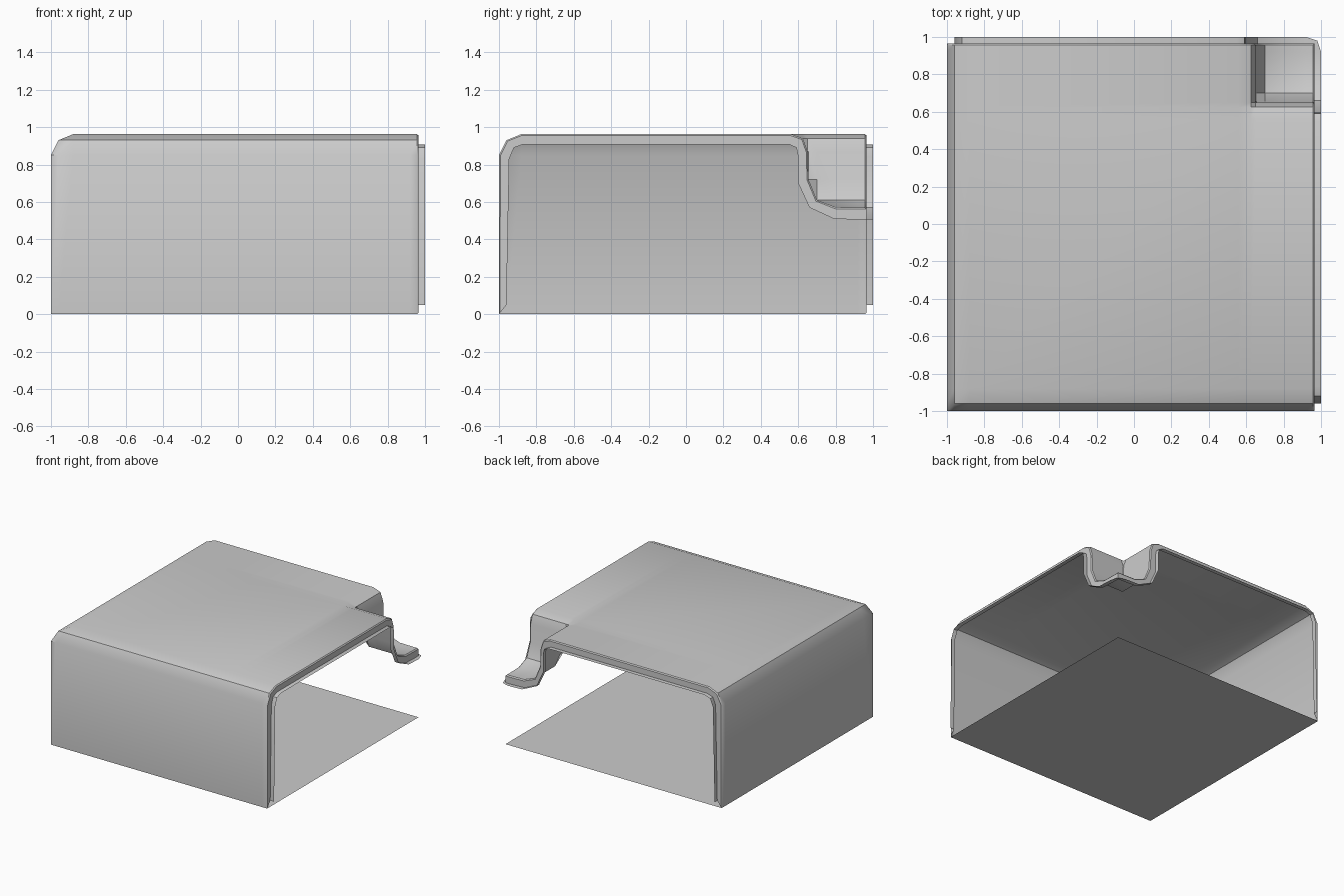
import bpy, bmesh, math

if "Cube" in bpy.data.objects:
    bpy.data.objects.remove(bpy.data.objects["Cube"])

# Outer section (distance across, height): wall, rounded shoulder, top, notch
OUTER = [(-1, 0), (-1, .85), (-.96, .93), (-.88, .963), (.56, .963), (.625, .94),
         (.65, .87), (.655, .72), (.70, .61), (.80, .572), (.92, .57), (.957, .57)]
# Inner edge of the rim, point for point
INNER = [(-.96, .05), (-.945, .83), (-.92, .89), (-.87, .908), (.55, .908), (.59, .89),
         (.60, .84), (.60, .70), (.66, .57), (.79, .51), (.92, .505), (.965, .505)]
N = len(OUTER)


def finish(name, bm):
    bmesh.ops.remove_doubles(bm, verts=bm.verts, dist=1e-4)
    mesh = bpy.data.meshes.new(name)
    bm.to_mesh(mesh)
    bm.free()
    ob = bpy.data.objects.new(name, mesh)
    bpy.context.collection.objects.link(ob)
    bpy.ops.object.select_all(action='DESELECT')
    ob.select_set(True)
    bpy.context.view_layer.objects.active = ob
    bpy.ops.object.shade_smooth_by_angle(angle=math.radians(40))
    return ob


def ring(bm, offset, section, corner):
    """Section on the right side, mirrored over the diagonal to the back side."""
    right = [(offset, t, z) for t, z in section[:-1]]
    back = [(y, x, z) for x, y, z in reversed(right)]
    pts = right + [(corner, corner, section[-1][1])] + back
    return [bm.verts.new(p) for p in pts]


def bridge(bm, a, b):
    for k in range(len(a) - 1):
        bm.faces.new((a[k + 1], a[k], b[k], b[k + 1]))


# Shell: the section runs both ways and is mitred along the diagonal
bm = bmesh.new()
grid = [[bm.verts.new((OUTER[i][0], OUTER[j][0], OUTER[min(i, j)][1]))
         for j in range(N)] for i in range(N)]
for i in range(N - 1):
    for j in range(N - 1):
        bm.faces.new((grid[i][j], grid[i + 1][j], grid[i + 1][j + 1], grid[i][j + 1]))

# Rim: small chamfer, then a flat band facing the open sides
mid = [(a + (c - a) * .14, b + (d - b) * .14) for (a, b), (c, d) in zip(OUTER, INNER)]
r0 = ring(bm, .957, OUTER, .957)
r1 = ring(bm, .965, mid, .965)
r2 = ring(bm, .965, INNER, .965)
bridge(bm, r0, r1)
bridge(bm, r1, r2)
finish("shell", bm)

# Joining lip: thin sheet projecting from the rim's inner edge
bm = bmesh.new()
bridge(bm, ring(bm, .965, INNER, .965), ring(bm, 1.0, INNER, .98))
finish("joining_lip", bm)

# Floor sheet
bm = bmesh.new()
bm.faces.new([bm.verts.new((x, y, 0)) for x, y in
              ((-1, -1), (.965, -1), (.965, .965), (-1, .965))])
finish("floor", bm)
